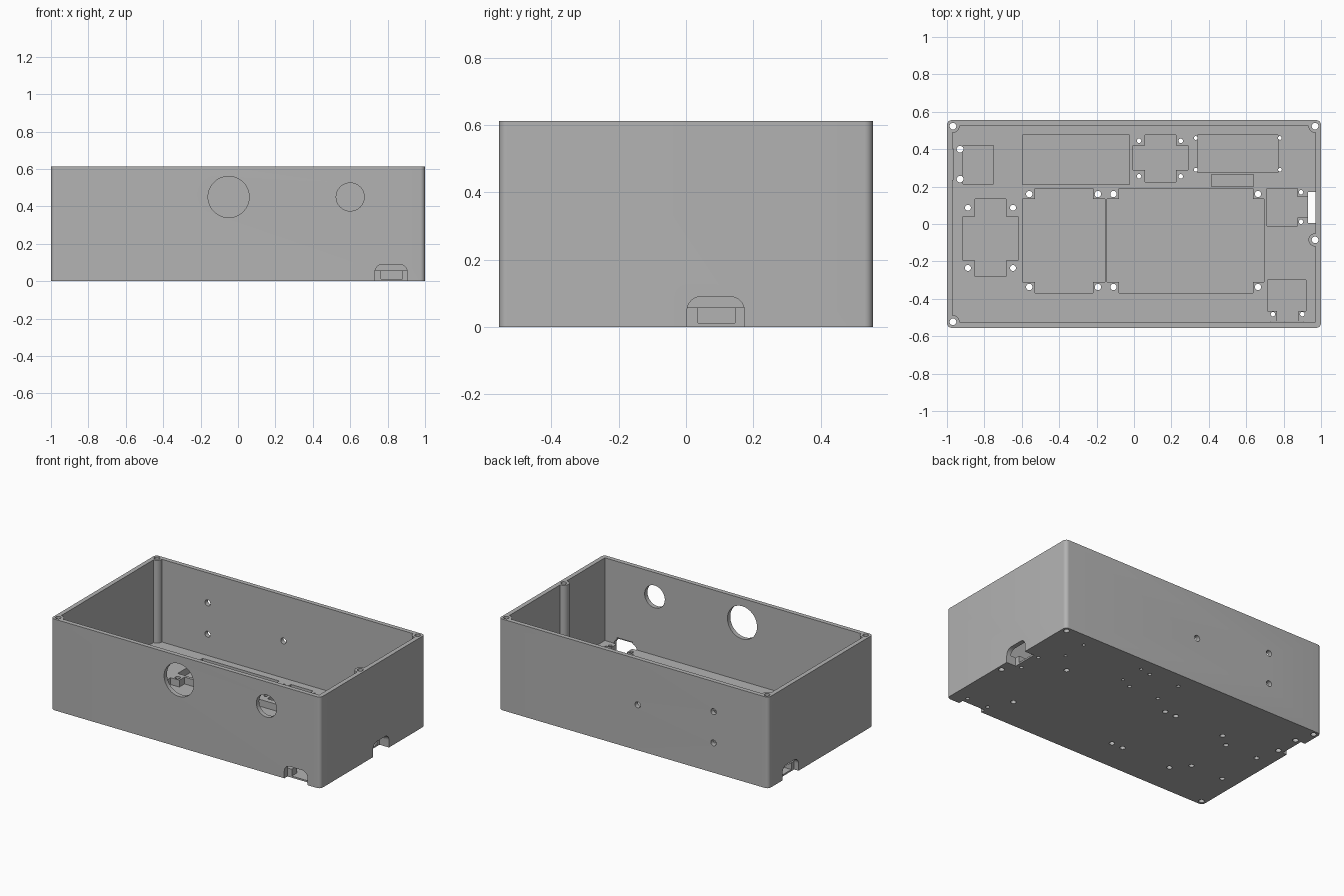
import bpy, bmesh, math
from mathutils import Matrix

old = bpy.data.objects.get("Cube")
if old:
    bpy.data.objects.remove(old, do_unlink=True)

HX, HY, H = 1.0, 0.555, 0.612      # half length, half width, height
WALL, FLOOR, POCKET = 0.03, 0.057, 0.011
IX, IY = HX - WALL, HY - WALL


def box(bm, x0, x1, y0, y1, z0, z1):
    m = Matrix.Translation(((x0 + x1) / 2, (y0 + y1) / 2, (z0 + z1) / 2))
    m = m @ Matrix.Diagonal((x1 - x0, y1 - y0, z1 - z0, 1))
    return bmesh.ops.create_cube(bm, size=1, matrix=m)["verts"]


def cylinder(bm, centre, r, depth, axis="Z", sides=24):
    m = Matrix.Translation(centre)
    if axis == "Y":
        m = m @ Matrix.Rotation(math.pi / 2, 4, "X")
    bmesh.ops.create_cone(bm, cap_ends=True, segments=sides, radius1=r,
                          radius2=r, depth=depth, matrix=m)


def round_edges(bm, verts, axis, r, top_only=False):
    edges = []
    for e in {e for v in verts for e in v.link_edges}:
        a, b = e.verts
        along = abs((a.co - b.co).normalized()[axis]) > 0.99
        if along and (not top_only or a.co.z > 0.05):
            edges.append(e)
    bmesh.ops.bevel(bm, geom=edges, offset=r, segments=8, profile=0.5, affect="EDGES")


def make(name, bm):
    mesh = bpy.data.meshes.new(name)
    bm.to_mesh(mesh)
    bm.free()
    ob = bpy.data.objects.new(name, mesh)
    bpy.context.scene.collection.objects.link(ob)
    return ob


def subtract(target, bm):
    cutter = make("cutter", bm)
    cutter.hide_render = True
    mod = target.modifiers.new("cut", "BOOLEAN")
    mod.operation, mod.solver, mod.use_self = "DIFFERENCE", "EXACT", True
    mod.object = cutter
    bpy.context.view_layer.objects.active = target
    bpy.ops.object.modifier_apply(modifier=mod.name)
    bpy.data.objects.remove(cutter, do_unlink=True)


# Outer block with rounded upright corners
bm = bmesh.new()
round_edges(bm, box(bm, -HX, HX, -HY, HY, 0, H), 2, 0.025)
case = make("enclosure_case", bm)

# Inner cavity, leaving four full-height screw posts
posts = [(-0.968, 0.523), (0.968, 0.523), (-0.968, -0.523), (0.968, -0.085)]
bm = bmesh.new()
box(bm, -IX, IX, -IY, IY, FLOOR, 1)
cavity = make("cavity", bm)
bm = bmesh.new()
for x, y in posts:
    cylinder(bm, (x, y, 0.5), 0.035, 1.4)
subtract(cavity, bm)
bm = bmesh.new()
bm.from_mesh(cavity.data)
bpy.data.objects.remove(cavity, do_unlink=True)
subtract(case, bm)

# Recesses in the floor for the boards: x0, x1, y0, y1
pockets = [
    (-0.915, -0.75, 0.215, 0.42), (-0.98, -0.9, 0.265, 0.375),
    (-0.595, -0.025, 0.21, 0.475),
    (0.06, 0.225, 0.225, 0.475), (-0.005, 0.29, 0.29, 0.42),
    (0.34, 0.77, 0.275, 0.475), (0.31, 0.97, 0.305, 0.445),
    (0.415, 0.64, 0.2, 0.265),
    (-0.85, -0.685, -0.28, 0.135), (-0.915, -0.62, -0.195, 0.04),
    (-0.595, -0.155, -0.31, 0.135), (-0.53, -0.22, -0.37, 0.19),
    (-0.145, 0.695, -0.31, 0.135), (-0.08, 0.635, -0.37, 0.19),
    (0.71, 0.875, -0.01, 0.19), (0.86, 0.94, 0.035, 0.145),
    (0.715, 0.92, -0.465, -0.3), (0.765, 0.88, -0.535, -0.45),
]
bm = bmesh.new()
for p in pockets:
    box(bm, *p, POCKET, 0.1 if max(map(abs, p)) < 0.96 else FLOOR)
subtract(case, bm)

# Arched cable openings through the front, right-hand and left-hand walls
bm = bmesh.new()
front = box(bm, 0.732, 0.905, -0.6, -0.522, -0.1, 0.09)
round_edges(bm, front, 1, 0.042, True)
for x0, x1, y in ((0.93, 1.1, 0.088), (-1.1, -0.968, 0.32)):
    arch = box(bm, x0, x1, y - 0.085, y + 0.085, -0.1, 0.09)
    round_edges(bm, arch, 0, 0.042, True)
subtract(case, bm)

# Screw holes: each group is xs, ys, radius
groups = [
    ((-0.93,), (0.4, 0.24), 0.018),
    ((0.027, 0.25), (0.445, 0.255), 0.012),
    ((0.33, 0.78), (0.46, 0.29), 0.01),
    ((-0.888, -0.647), (0.087, -0.235), 0.016),
    ((-0.56, -0.193), (0.16, -0.337), 0.017),
    ((-0.11, 0.663), (0.16, -0.337), 0.017),
    ((0.893,), (0.17, 0.012), 0.012),
    ((0.743, 0.9), (-0.482,), 0.012),
]
bm = bmesh.new()
for xs, ys, r in groups:
    for x in xs:
        for y in ys:
            cylinder(bm, (x, y, 0), r, 0.3)
for x, y in posts:
    cylinder(bm, (x, y, 0.5), 0.018, 1.4)

# Round openings in the front wall and small holes in the back wall
for x, r in ((-0.05, 0.11), (0.6, 0.075)):
    cylinder(bm, (x, -HY, 0.45), r, 0.15, "Y", 48)
for x, z in ((-0.03, 0.305), (-0.593, 0.41), (-0.593, 0.2)):
    cylinder(bm, (x, HY, z), 0.02, 0.15, "Y")
subtract(case, bm)

# Plain grey plastic
grey = bpy.data.materials.new("grey plastic")
grey.use_nodes = True
colour = (0.45, 0.45, 0.45, 1)
grey.diffuse_color = colour
grey.node_tree.nodes["Principled BSDF"].inputs["Base Color"].default_value = colour
case.data.materials.clear()
case.data.materials.append(grey)

bpy.ops.object.select_all(action="DESELECT")
case.select_set(True)
bpy.context.view_layer.objects.active = case
bpy.ops.object.shade_smooth_by_angle(angle=math.radians(30))
